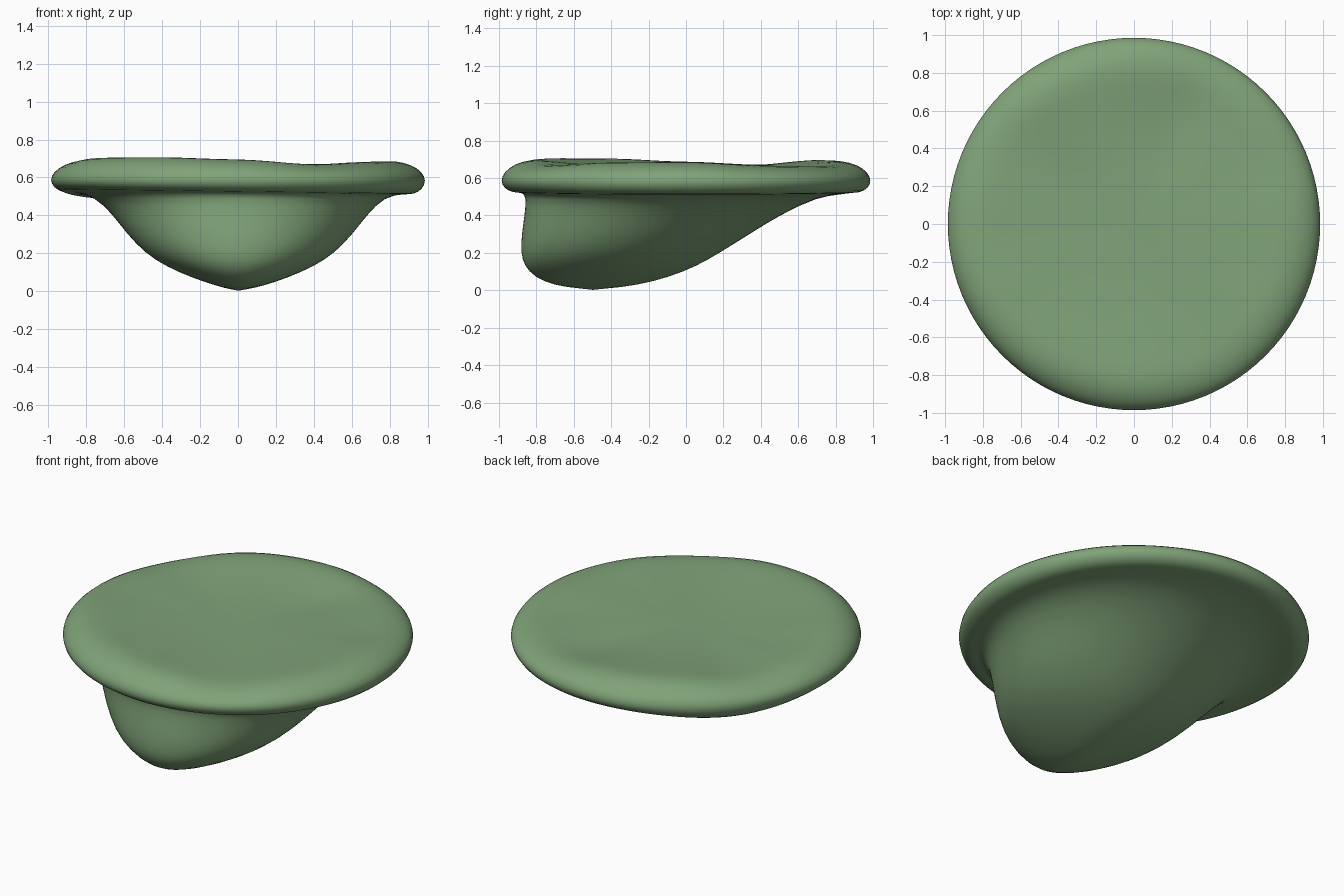
import bpy, bmesh, math

if "Cube" in bpy.data.objects:
    bpy.data.objects.remove(bpy.data.objects["Cube"], do_unlink=True)

SEGMENTS = 48

green = bpy.data.materials.new("leaf green")
green.use_nodes = True
colour = (0.216, 0.366, 0.19, 1)
green.diffuse_color = colour
green.node_tree.nodes["Principled BSDF"].inputs["Base Color"].default_value = colour

# Height of the wavy top crest every 30 degrees, counted from +x
CREST = [.688, .668, .668, .694, .70, .672, .69, .708, .71, .698, .67, .685]


def crest(a):
    """Smooth periodic interpolation of the crest heights."""
    t = a / math.tau * len(CREST)
    i, f = int(t), t % 1
    f = f * f * (3 - 2 * f)
    return CREST[i % len(CREST)] * (1 - f) + CREST[(i + 1) % len(CREST)] * f


def rim_dip(a):
    """The rim's lower lip sags at the back left corner of the plan."""
    return 0.045 * math.exp(-((a - 2.5) / 0.5) ** 2)


def top_ring(r, blend):
    """Ring on the dished top; blend runs from the hollow to the crest."""
    pts = []
    for k in range(SEGMENTS):
        a = k * math.tau / SEGMENTS
        x, y = r * math.cos(a), r * math.sin(a)
        dent = 0.02 * math.exp(-((x - .2) ** 2 + (y - .52) ** 2) / .06)
        pts.append((x, y, .655 + (crest(a) - .655) * blend - dent))
    return pts


def rim_ring(r, z, follow, sag):
    """Ring on the rounded rim, partly following the crest and the sag."""
    pts = []
    for k in range(SEGMENTS):
        a = k * math.tau / SEGMENTS
        pts.append((r * math.cos(a), r * math.sin(a),
                    z + (crest(a) - .69) * follow - rim_dip(a) * sag
                    - 0.012 * math.cos(a) * sag))
    return pts


def body_ring(z, front, back, half_width):
    """Elliptical ring of the hanging bowl."""
    cy, ry = (front + back) / 2, (back - front) / 2
    return [(half_width * math.cos(k * math.tau / SEGMENTS) + .01,
             cy + ry * math.sin(k * math.tau / SEGMENTS), z)
            for k in range(SEGMENTS)]


# Rings in order: top hollow, crest, rim, underside, bowl
rings = [top_ring(.2, .05), top_ring(.4, .2), top_ring(.6, .55),
         top_ring(.75, .9), top_ring(.84, 1)]
rings += [rim_ring(r, z, f, s) for r, z, f, s in (
    (.92, .668, .8, 0), (.975, .63, .4, 0), (.995, .585, 0, .2),
    (.975, .545, 0, .6), (.93, .522, 0, 1), (.88, .525, 0, 1))]
rings += [body_ring(*row) for row in (
    (.50, -.855, .70, .765), (.40, -.865, .50, .67), (.30, -.88, .34, .595),
    (.20, -.885, .18, .50), (.13, -.865, .06, .39), (.07, -.81, -.09, .25),
    (.027, -.71, -.26, .12))]

# Loft the rings and close both ends with fans
bm = bmesh.new()
loops = [[bm.verts.new(p) for p in ring] for ring in rings]
for upper, lower in zip(loops, loops[1:]):
    for k in range(SEGMENTS):
        n = (k + 1) % SEGMENTS
        bm.faces.new((upper[k], lower[k], lower[n], upper[n]))
for loop, tip in ((loops[0], (0, 0, .655)), (loops[-1], (0, -.5, 0))):
    v = bm.verts.new(tip)
    for k in range(SEGMENTS):
        bm.faces.new((loop[k], loop[(k + 1) % SEGMENTS], v))
bmesh.ops.recalc_face_normals(bm, faces=bm.faces)
for f in bm.faces:
    f.smooth = True

mesh = bpy.data.meshes.new("hanging_bowl_cap")
bm.to_mesh(mesh)
bm.free()
mesh.materials.append(green)
cap = bpy.data.objects.new("hanging_bowl_cap", mesh)
bpy.context.collection.objects.link(cap)
cap.modifiers.new("smooth", "SUBSURF").levels = 1
cap.modifiers["smooth"].render_levels = 1
